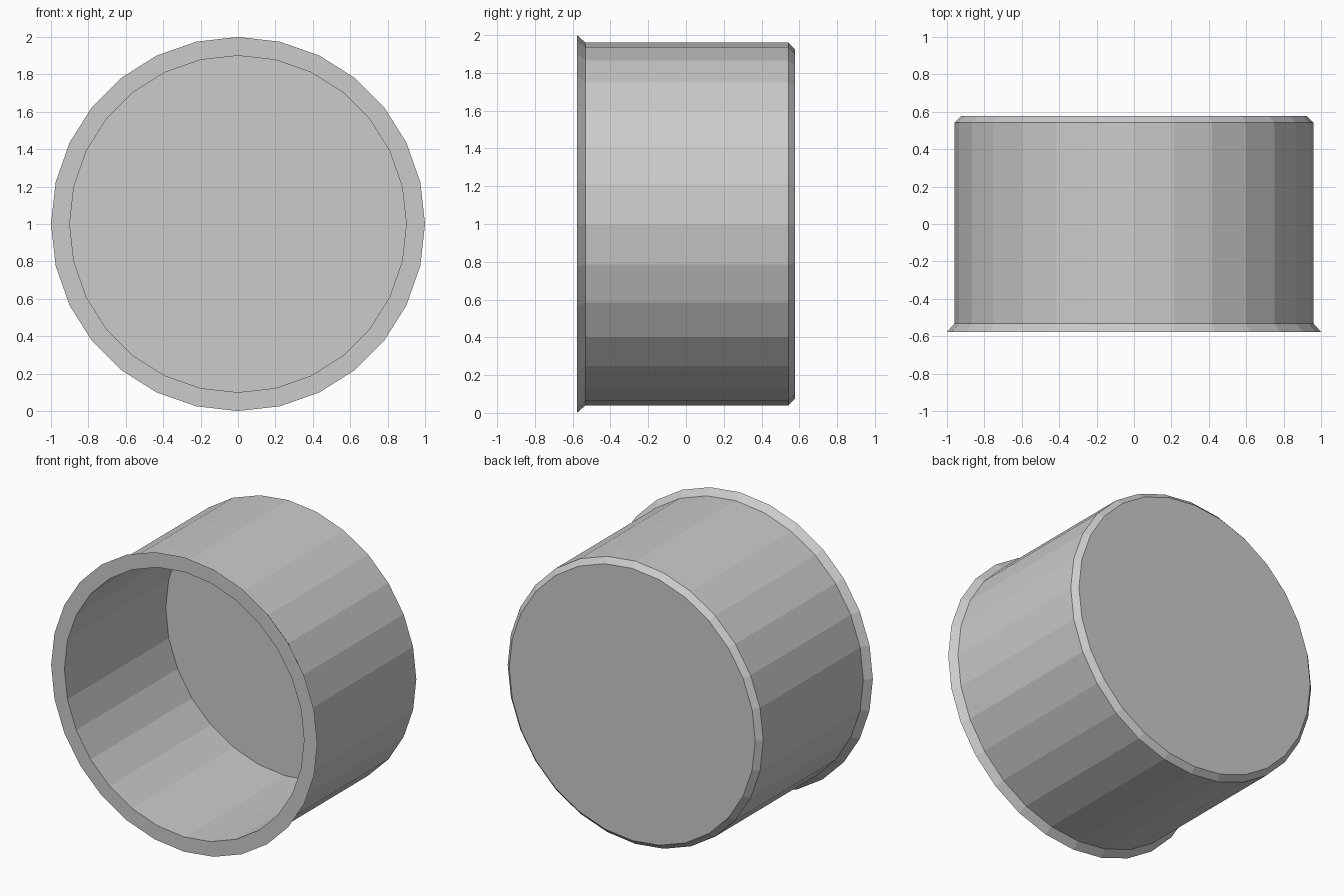
import bpy, bmesh
from math import sin, cos, tau

if "Cube" in bpy.data.objects:
    bpy.data.objects.remove(bpy.data.objects["Cube"])

SIDES = 28

# (radius, y) from the inner floor, around the rim, to the back face
PROFILE = [
    (0.90, 0.51),    # inner floor edge
    (0.90, -0.577),  # inner rim
    (1.00, -0.577),  # flared lip
    (0.96, -0.532),  # lip meets body
    (0.96, 0.542),   # body end
    (0.924, 0.577),  # back chamfer
]


def ring(bm, radius, y):
    return [bm.verts.new((radius * sin(tau * i / SIDES), y,
                          1 + radius * cos(tau * i / SIDES)))
            for i in range(SIDES)]


def lathe(name, profile):
    bm = bmesh.new()
    rings = [ring(bm, r, y) for r, y in profile]
    # walls between neighbouring rings
    for a, b in zip(rings, rings[1:]):
        for i in range(SIDES):
            j = (i + 1) % SIDES
            bm.faces.new((a[i], a[j], b[j], b[i]))
    # inner floor and back cap
    bm.faces.new(rings[0])
    bm.faces.new(rings[-1])
    bmesh.ops.recalc_face_normals(bm, faces=bm.faces)
    mesh = bpy.data.meshes.new(name)
    bm.to_mesh(mesh)
    bm.free()
    obj = bpy.data.objects.new(name, mesh)
    bpy.context.collection.objects.link(obj)
    return obj


# Hollow round cup lying on its side, open to the front
lathe("round_cup", PROFILE)
